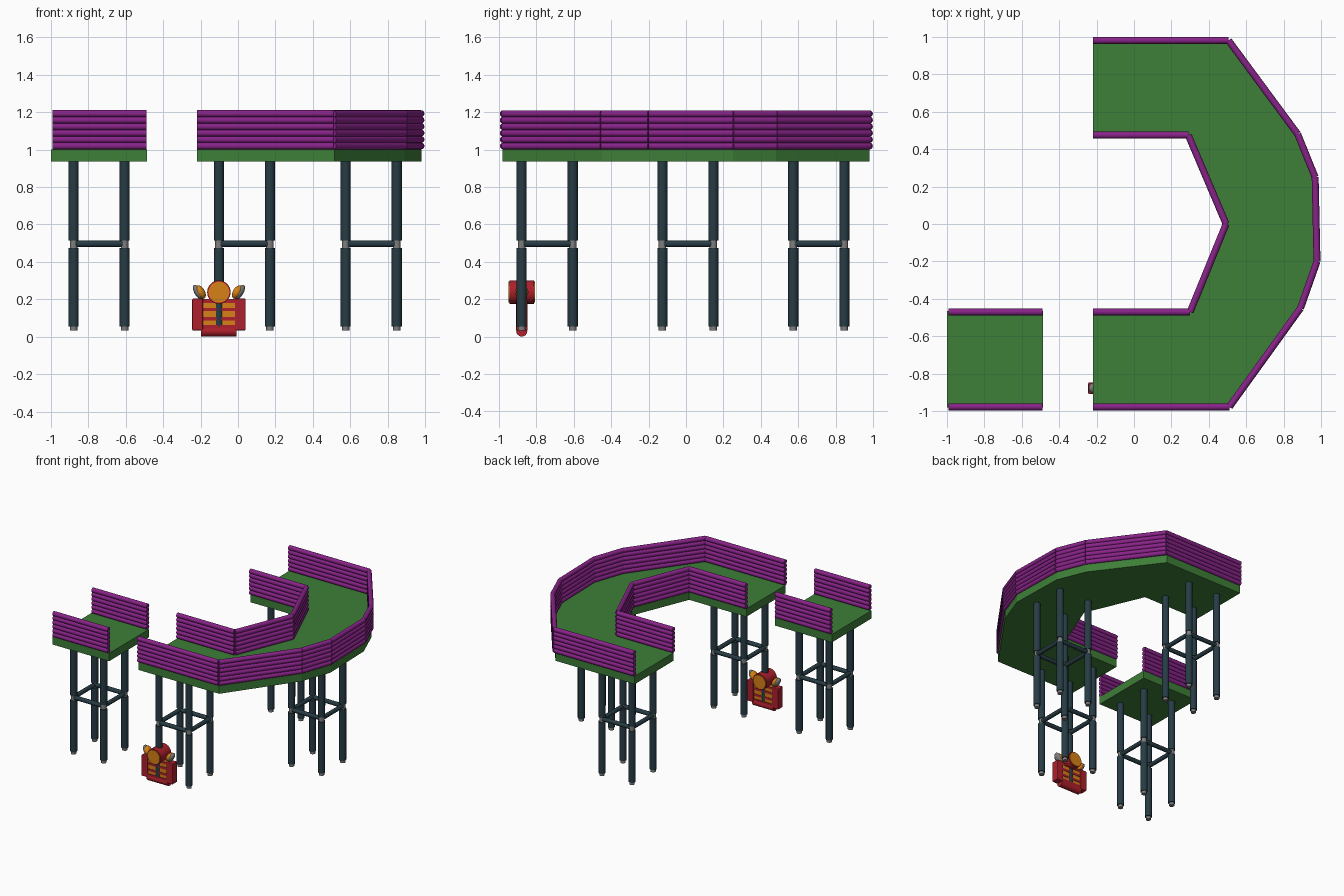
import bpy, bmesh, math
from mathutils import Vector, Matrix

if "Cube" in bpy.data.objects:
    bpy.data.objects.remove(bpy.data.objects["Cube"])


def mat(name, rgb):
    m = bpy.data.materials.new(name)
    m.diffuse_color = (*rgb, 1)
    m.use_nodes = True
    m.node_tree.nodes["Principled BSDF"].inputs["Base Color"].default_value = m.diffuse_color
    return m


GREEN = mat("green", (0.048, 0.21, 0.04))
PURPLE = mat("purple", (0.25, 0.017, 0.25))
SLATE = mat("dark slate", (0.02, 0.045, 0.058))
GREY = mat("grey", (0.21, 0.21, 0.21))
RED = mat("red", (0.42, 0.014, 0.025))
ORANGE = mat("orange", (0.68, 0.22, 0.008))


def finish(bm, name, material, smooth=False):
    bmesh.ops.recalc_face_normals(bm, faces=bm.faces)
    me = bpy.data.meshes.new(name)
    bm.to_mesh(me)
    bm.free()
    ob = bpy.data.objects.new(name, me)
    bpy.context.collection.objects.link(ob)
    me.materials.append(material)
    if smooth:
        for o in bpy.context.selected_objects:
            o.select_set(False)
        ob.select_set(True)
        bpy.context.view_layer.objects.active = ob
        bpy.ops.object.shade_smooth_by_angle(angle=math.radians(40))
    return ob


def add_rod(bm, a, b, r, n=12):
    a, b = Vector(a), Vector(b)
    d = b - a
    m = Matrix.Translation((a + b) / 2) @ d.to_track_quat('Z', 'Y').to_matrix().to_4x4()
    bmesh.ops.create_cone(bm, cap_ends=True, segments=n, radius1=r, radius2=r,
                          depth=d.length, matrix=m)


def rods(name, segs, r, material, n=12):
    bm = bmesh.new()
    for a, b in segs:
        add_rod(bm, a, b, r, n)
    return finish(bm, name, material, True)


def box(name, x0, x1, y0, y1, z0, z1, material, bevel=0):
    bm = bmesh.new()
    m = Matrix.Translation(((x0 + x1) / 2, (y0 + y1) / 2, (z0 + z1) / 2)) \
        @ Matrix.Diagonal((x1 - x0, y1 - y0, z1 - z0, 1))
    bmesh.ops.create_cube(bm, size=1, matrix=m)
    if bevel:
        bmesh.ops.bevel(bm, geom=bm.edges[:], offset=bevel, segments=2,
                        profile=0.5, affect='EDGES')
    return finish(bm, name, material)


def deck(name, pts):
    bm = bmesh.new()
    f = bm.faces.new([bm.verts.new((x, y, 0.935)) for x, y in pts])
    ext = bmesh.ops.extrude_face_region(bm, geom=[f])["geom"]
    bmesh.ops.translate(bm, vec=(0, 0, 0.065),
                        verts=[v for v in ext if isinstance(v, bmesh.types.BMVert)])
    finish(bm, name, GREEN)


# curved walkway and separate square platform
outer = [(-0.22, 0.98), (0.5, 0.98), (0.875, 0.48), (0.968, 0.25),
         (0.98, -0.2), (0.89, -0.45), (0.515, -0.98), (-0.22, -0.98)]
inner = [(-0.22, -0.47), (0.30, -0.47), (0.492, 0), (0.29, 0.475), (-0.22, 0.475)]
deck("walkway_deck", outer + inner)
deck("square_deck", [(-1, -0.98), (-0.485, -0.98), (-0.485, -0.465), (-1, -0.465)])


# railings: stacks of six touching rods along each path
def railing(name, pts):
    segs = []
    for (x0, y0), (x1, y1) in zip(pts, pts[1:]):
        for k in range(6):
            z = 1.019 + k * 0.0345
            segs.append(((x0, y0, z), (x1, y1, z)))
    rods(name, segs, 0.0185, PURPLE)


railing("outer_railing", [(-0.22, 0.981), (0.505, 0.981), (0.875, 0.48), (0.968, 0.25),
                          (0.978, -0.2), (0.89, -0.45), (0.51, -0.977), (-0.22, -0.977)])
railing("inner_railing", inner[:1] + inner[1:])
railing("square_front_railing", [(-0.99, -0.977), (-0.49, -0.977)])
railing("square_back_railing", [(-0.99, -0.47), (-0.49, -0.47)])

# four leg towers with grey feet, joints and a square of cross bars
for i, (cx, cy) in enumerate([(-0.742, -0.742), (0.034, -0.742), (0.712, 0.01), (0.034, 0.71)]):
    h = 0.1365
    c = [(cx - h, cy - h), (cx + h, cy - h), (cx + h, cy + h), (cx - h, cy + h)]
    rods(f"tower_{i}_legs", [((x, y, a), (x, y, b)) for x, y in c
                             for a, b in ((0.055, 0.475), (0.515, 0.94))], 0.027, SLATE)
    rods(f"tower_{i}_joints", [((x, y, a), (x, y, b)) for x, y in c
                               for a, b in ((0.033, 0.06), (0.47, 0.52))], 0.02, GREY)
    bars = []
    for k in range(4):
        a, b = Vector((*c[k], 0.496)), Vector((*c[(k + 1) % 4], 0.496))
        d = (b - a).normalized() * 0.012
        bars.append((a + d, b - d))
    rods(f"tower_{i}_cross_bars", bars, 0.017, SLATE)

# pack wrapped round the front leg
X, Y = -0.102, -0.878
box("pack_panel", X - 0.09, X + 0.09, Y - 0.021, Y + 0.021, 0.04, 0.2, ORANGE)
for s in (-1, 1):
    a, b = sorted((X + s * 0.085, X + s * 0.143))
    box("pack_side", a, b, Y - 0.031, Y + 0.031, 0.033, 0.203, RED, 0.006)
for k, z in enumerate((0.095, 0.145, 0.19)):
    box(f"pack_stripe_{k}", X - 0.088, X + 0.088, Y - 0.024, Y + 0.024, z - 0.009, z + 0.009, RED)
rods("pack_base", [((X - 0.095, Y, 0.03), (X + 0.095, Y, 0.03))], 0.03, RED, 16)
box("pack_base_top", X - 0.095, X + 0.095, Y - 0.026, Y + 0.026, 0.03, 0.062, RED)
rods("pack_drum", [((X, Y - 0.066, 0.238), (X, Y + 0.066, 0.238))], 0.063, RED, 20)
rods("pack_drum_caps", [((X, Y + s * 0.06, 0.238), (X, Y + s * 0.072, 0.238))
                        for s in (-1, 1)], 0.056, ORANGE, 20)


# tilted oval ears: grey rim outside, orange pod inside
def ear(name, s, off, rx, ry, rz, material):
    bm = bmesh.new()
    m = Matrix.Translation((X + s * (0.1 + off), Y, 0.238)) \
        @ Matrix.Rotation(s * math.radians(30), 4, 'Y') @ Matrix.Diagonal((rx, ry, rz, 1))
    bmesh.ops.create_uvsphere(bm, u_segments=14, v_segments=8, radius=1, matrix=m)
    finish(bm, name, material, True)


for s in (-1, 1):
    ear("pack_ear_rim", s, 0.012, 0.02, 0.03, 0.044, GREY)
    ear("pack_ear_pod", s, -0.002, 0.024, 0.036, 0.04, ORANGE)
